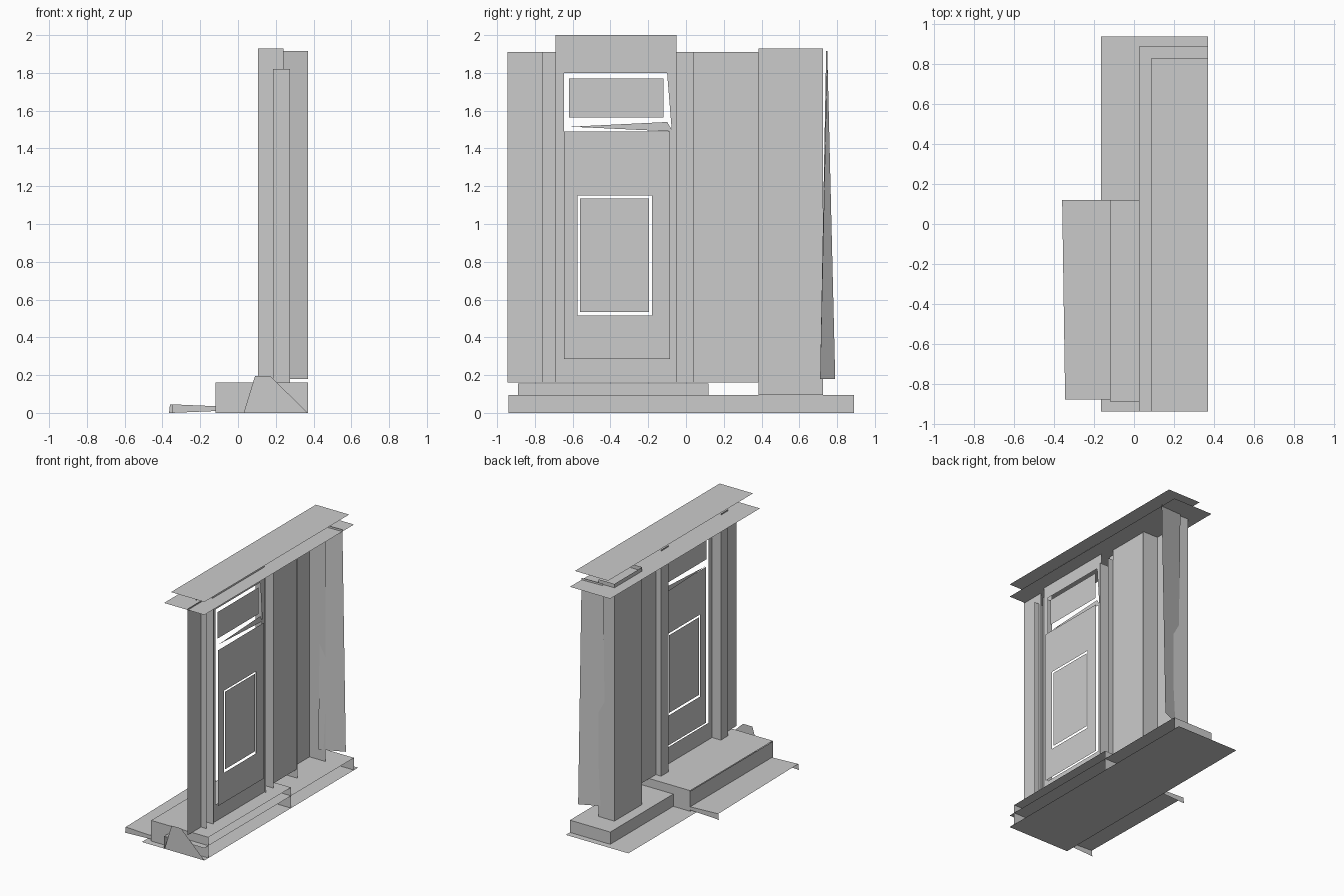
import bpy


def mesh(name, polys):
    """One object from a few corner loops."""
    verts, faces = [], []
    for p in polys:
        faces.append(range(len(verts), len(verts) + len(p)))
        verts += p
    me = bpy.data.meshes.new(name)
    me.from_pydata(verts, [], [list(f) for f in faces])
    me.validate()
    ob = bpy.data.objects.new(name, me)
    bpy.context.collection.objects.link(ob)
    return ob


def xq(x, y0, y1, z0, z1):  # sheet facing x
    return [(x, y0, z0), (x, y1, z0), (x, y1, z1), (x, y0, z1)]


def yq(y, x0, x1, z0, z1):  # sheet facing y
    return [(x0, y, z0), (x1, y, z0), (x1, y, z1), (x0, y, z1)]


def zq(z, x0, x1, y0, y1):  # level sheet
    return [(x0, y0, z), (x1, y0, z), (x1, y1, z), (x0, y1, z)]


def ring(x, o, i):  # sheet facing x with a rectangular hole
    return [xq(x, o[0], i[0], o[2], o[3]), xq(x, i[1], o[1], o[2], o[3]),
            xq(x, i[0], i[1], o[2], i[2]), xq(x, i[0], i[1], i[3], o[3])]


# Ground plate and low plinth
mesh("ground_plate", [zq(0, -.165, .37, -.94, .94)])
mesh("plinth", [zq(.095, .025, .37, -.94, .89),
                xq(.025, -.94, .89, 0, .095),
                yq(.89, .025, .37, 0, .095)])
mesh("plinth_end", [[(.03, -.94, 0), (.37, -.94, 0), (.17, -.94, .195), (.09, -.94, .195)]])

# Landing in front of the door
mesh("landing", [zq(.16, -.12, .37, -.89, .12),
                 xq(-.12, -.89, .12, 0, .155),
                 yq(-.89, -.12, .37, 0, .16),
                 yq(.12, -.12, .37, 0, .16)])

# Low wedge step
mesh("step", [[(-.36, .12, .045), (-.345, -.88, .045), (-.11, -.88, .035), (-.12, .12, .035)],
              [(-.365, .12, 0), (-.36, .12, .045), (-.12, .12, .035), (-.12, .12, .01)],
              [(-.35, -.88, 0), (-.345, -.88, .045), (-.11, -.88, .035), (-.11, -.88, .01)]])

# Flat wall strips
mesh("wall_left", [xq(.23, -.945, -.76, .16, 1.91)])
mesh("wall_right", [xq(.23, .04, .385, .16, 1.91)])

# Door posts: face plus two returns
for side, y0, y1 in (("left", -.78, -.69), ("right", -.05, .04)):
    mesh("door_post_" + side, [xq(.185, y0, y1, .16, 1.91),
                               yq(y0, .185, .275, .16, 1.82),
                               yq(y1, .185, .275, .16, 1.82)])

# Corner column and the twisted side wall behind it
mesh("corner_column", [xq(.105, .385, .725, .095, 1.93),
                       yq(.385, .105, .24, .095, 1.93),
                       yq(.725, .105, .24, .095, 1.93)])
mesh("side_wall", [[(.19, .71, .18), (.37, .79, .18), (.37, .748, 1.915), (.19, .742, 1.915)]])

# Door frame with transom opening
mesh("door_frame", [xq(.26, -.69, -.645, .16, 2.0),
                    xq(.26, -.645, -.05, 1.8, 2.0),
                    xq(.26, -.645, -.05, .16, .29),
                    xq(.26, -.085, -.05, .29, 1.49),
                    [(.26, -.1, 1.8), (.26, -.075, 1.49), (.26, -.05, 1.49), (.26, -.05, 1.8)],
                    [(.26, -.61, 1.515), (.26, -.07, 1.49), (.26, -.1, 1.54)]])
mesh("transom_pane", [xq(.26, -.62, -.12, 1.565, 1.77)])

# Door leaf with pane
mesh("door_leaf", ring(.282, (-.645, -.085, .285, 1.49), (-.575, -.18, .515, 1.15)))
mesh("door_pane", [xq(.28, -.56, -.195, .535, 1.135)])

# Stepped cornice sheets
mesh("cornice_lower", [zq(1.9, .025, .37, -.94, .89)])
mesh("cornice_upper", [zq(2.0, .085, .37, -.94, .83)])
